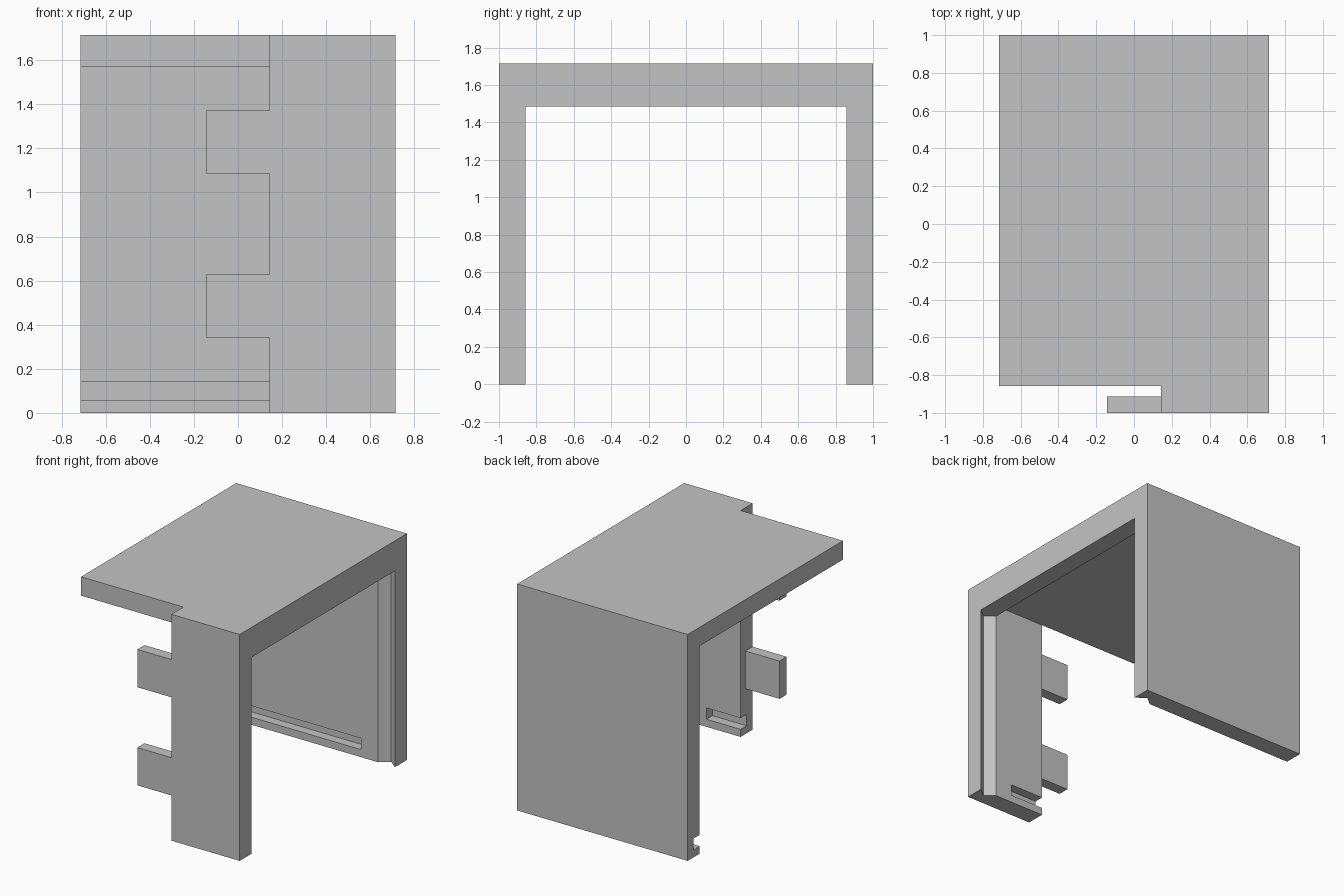
import bpy
import bmesh

cube = bpy.data.objects.get("Cube")
if cube:
    bpy.data.objects.remove(cube, do_unlink=True)

U = 1 / 7            # wall thickness, the module of the whole part
HX, HY, H = 5 * U, 7 * U, 12 * U
INNER = HY - U       # inner face of both side walls
RIM = H - 1.6 * U    # underside of the deep end rim
OVER = 0.5           # overshoot for cutters

grey = bpy.data.materials.new("plain grey")
grey.use_nodes = True
color = (0.55, 0.55, 0.55, 1)
grey.diffuse_color = color
grey.node_tree.nodes["Principled BSDF"].inputs["Base Color"].default_value = color


def prism(name, outline, z0, z1):
    """Extrude a plan outline from z0 to z1."""
    bm = bmesh.new()
    face = bm.faces.new([bm.verts.new((x, y, z0)) for x, y in outline])
    top = bmesh.ops.extrude_face_region(bm, geom=[face])["geom"]
    verts = [v for v in top if isinstance(v, bmesh.types.BMVert)]
    bmesh.ops.translate(bm, verts=verts, vec=(0, 0, z1 - z0))
    bmesh.ops.recalc_face_normals(bm, faces=bm.faces)
    mesh = bpy.data.meshes.new(name)
    bm.to_mesh(mesh)
    bm.free()
    mesh.materials.append(grey)
    obj = bpy.data.objects.new(name, mesh)
    bpy.context.collection.objects.link(obj)
    return obj


def box(name, x0, x1, y0, y1, z0, z1):
    return prism(name, [(x0, y0), (x1, y0), (x1, y1), (x0, y1)], z0, z1)


def carve(target, cutter):
    """Subtract the cutter and remove it."""
    cutter.hide_render = True
    mod = target.modifiers.new("cut", "BOOLEAN")
    mod.operation = "DIFFERENCE"
    mod.solver = "EXACT"
    mod.object = cutter
    bpy.context.view_layer.objects.active = target
    bpy.ops.object.modifier_apply(modifier=mod.name)
    bpy.data.objects.remove(cutter, do_unlink=True)


# Cover shell: a block hollowed into two walls and a roof
shell = box("cover_shell", -HX, HX, -HY, HY, 0, H)
carve(shell, box("passage", -HX - OVER, HX + OVER, -INNER, INNER, -OVER, RIM))
carve(shell, box("roof_hollow", -HX - OVER, HX - U, -INNER, INNER, U, H - U))

# Shorter front wall
carve(shell, box("front_opening", -HX - OVER, U, -HY - OVER, -INNER, -OVER, H + OVER))

# Upright V grooves behind the open end of both walls
for side in (-1, 1):
    outline = [(HX, INNER), (HX - U / 2, INNER + 0.4 * U), (HX - U, INNER),
               (HX - U, INNER - U), (HX, INNER - U)]
    carve(shell, prism("v_groove", [(x, side * y) for x, y in outline], -OVER, RIM))

# Horizontal slots near the foot of both walls
slot_y = INNER + U / 2
carve(shell, box("foot_slot", -HX - OVER, 3 * U, -slot_y, slot_y, 0.4 * U, U))

# Clip tabs on the edge of the front wall
for name, z in (("lower_clip_tab", 2.4 * U), ("upper_clip_tab", 7.6 * U)):
    box(name, -U, U, -HY, -HY + 0.6 * U, z, z + 2 * U)
